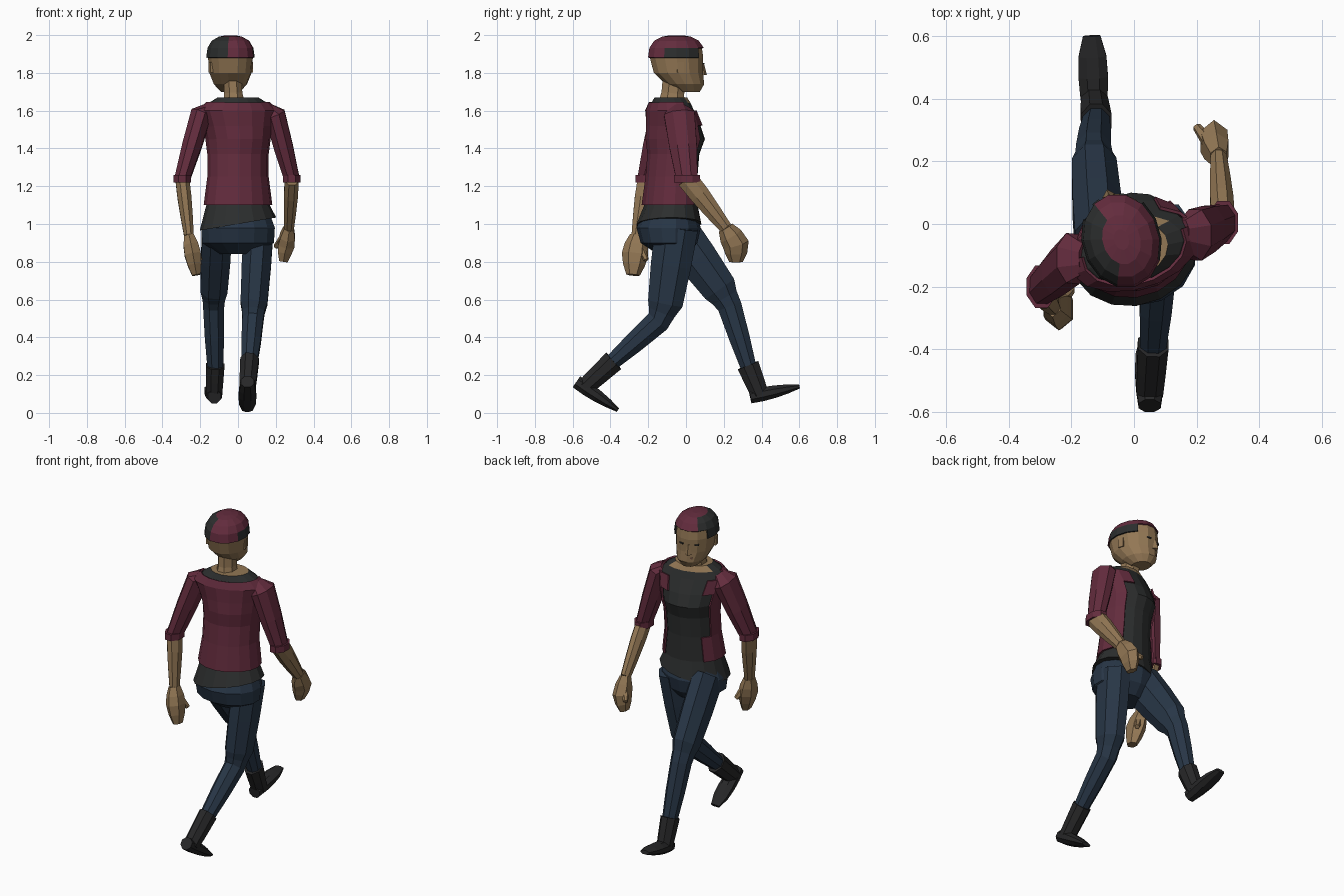
import bpy, bmesh, math
from mathutils import Vector, Matrix

if "Cube" in bpy.data.objects:
    bpy.data.objects.remove(bpy.data.objects["Cube"])


def material(name, red, green, blue):
    made = bpy.data.materials.new(name)
    made.use_nodes = True
    made.diffuse_color = (red, green, blue, 1)
    shader = made.node_tree.nodes["Principled BSDF"]
    shader.inputs["Base Color"].default_value = (red, green, blue, 1)
    shader.inputs["Roughness"].default_value = 0.9
    return made


MAROON = material("maroon cloth", .125, .025, .047)
SKIN = material("brown skin", .29, .185, .09)
DENIM = material("navy denim", .021, .037, .062)
CHARCOAL = material("charcoal cloth", .025, .027, .027)
LEATHER = material("black leather", .02, .02, .021)
LIP = material("dark lip", .14, .07, .045)

RIGHTWARD, UPWARD = Vector((1, 0, 0)), Vector((0, 0, 1))
BODY_TURN = math.radians(16)


def finish(name, mesh_builder, materials):
    bmesh.ops.recalc_face_normals(mesh_builder, faces=mesh_builder.faces)
    mesh = bpy.data.meshes.new(name)
    mesh_builder.to_mesh(mesh)
    mesh_builder.free()
    for entry in materials:
        mesh.materials.append(entry)
    part = bpy.data.objects.new(name, mesh)
    bpy.context.collection.objects.link(part)
    return part


def skin_loops(builder, loops, caps):
    """Join neighbouring loops of vertices with quads and close the ends."""
    for lower, upper in zip(loops, loops[1:]):
        for k in range(len(lower)):
            builder.faces.new((lower[k - 1], lower[k], upper[k], upper[k - 1]))
    if "start" in caps:
        builder.faces.new(loops[0])
    if "end" in caps:
        builder.faces.new(loops[-1])


def oval(builder, centre, across, along, sides):
    """One loop of vertices with the two given half-axis vectors."""
    angles = [math.tau * (k + .5) / sides for k in range(sides)]
    return [builder.verts.new(centre + across * math.cos(a) + along * math.sin(a))
            for a in angles]


def stack(name, x, rows, materials, sides=14, turn=0.0, caps=("start", "end"),
          keep=None, paint=None, hem_slope=0.0):
    """Level ovals, each row being height, half width, half depth and y centre."""
    builder = bmesh.new()
    spin = Matrix.Rotation(turn, 3, 'Z')
    loops = [oval(builder, Vector((x, y, z)), spin @ Vector((width, 0, 0)),
                  spin @ Vector((0, depth, 0)), sides) for z, width, depth, y in rows]
    for vert in loops[0]:
        vert.co.z += hem_slope * vert.co.x
    skin_loops(builder, loops, caps)
    middle = Vector((x, sum(row[3] for row in rows) / len(rows), 0))

    def local(face):
        return spin.inverted() @ (face.calc_center_median() - middle)

    if keep:
        unwanted = [face for face in builder.faces if not keep(local(face))]
        bmesh.ops.delete(builder, geom=unwanted, context='FACES')
    if paint:
        for face in builder.faces:
            face.material_index = paint(local(face))
    return finish(name, builder, materials)


def tube(name, path, widths, ratios, shade, sides=8):
    """Rings spread evenly along a bent path; ratios give depth over width at both ends."""
    builder = bmesh.new()
    path = [Vector(point) for point in path]
    last = len(widths) - 1
    centres = []
    for i in range(last + 1):
        travelled = i / last * (len(path) - 1)
        leg = min(int(travelled), len(path) - 2)
        centres.append(path[leg].lerp(path[leg + 1], travelled - leg))
    loops = []
    for i, width in enumerate(widths):
        heading = (centres[min(i + 1, last)] - centres[max(i - 1, 0)]).normalized()
        across = (RIGHTWARD - heading * heading.x).normalized()
        depth = width * (ratios[0] + (ratios[1] - ratios[0]) * i / last)
        loops.append(oval(builder, centres[i], across * width,
                          heading.cross(across) * depth, sides))
    skin_loops(builder, loops, ("start", "end"))
    return finish(name, builder, [shade])


def thicken(part, amount):
    cloth = part.modifiers.new("thickness", 'SOLIDIFY')
    cloth.thickness, cloth.offset = amount, 1


def grow(rows, amount):
    return [(z, width + amount, depth + amount, y) for z, width, depth, y in rows]


# Torso: shirt with a bare neckline, and an open jacket over it
shirt_rows = [(1, .205, .17, -.09), (1.1, .17, .14, -.08), (1.25, .15, .13, -.07),
              (1.37, .15, .13, -.06), (1.45, .16, .15, -.05), (1.52, .175, .135, -.06),
              (1.6, .2, .115, -.08), (1.64, .16, .1, -.08), (1.67, .11, .085, -.08)]
stack("shirt", 0, shirt_rows, [CHARCOAL, SKIN], sides=16, turn=BODY_TURN, hem_slope=.17,
      paint=lambda p: p.z > 1.66 or (p.z > 1.65 and p.y > .04))


def jacket_covers(p):
    """Open in front, with the opening widening towards the collar."""
    opening = .95 if p.x > 0 else .85
    if p.z > 1.6:
        opening = 1.5
    return abs(math.atan2(p.x, p.y)) > opening


jacket = stack("jacket", 0, grow(shirt_rows[1:-1], .004), [MAROON], sides=16,
               turn=BODY_TURN, caps=(), keep=jacket_covers)
thicken(jacket, .01)

# Hips
stack("hips", 0, [(.84, .1, .08, -.07), (.9, .195, .15, -.09), (.98, .2, .17, -.092),
                  (1.06, .17, .14, -.085)], [DENIM])

# Neck, head and hair
HEAD_X, HEAD_Y = -.04, -.05
tube("neck", [(-.02, -.08, 1.6), (-.03, -.06, 1.78)], [.07, .052, .052], (1.2, 1.3), SKIN)
skull_rows = [(1.7, .05, .06, .015), (1.74, .087, .105, -.005), (1.8, .11, .135, -.04),
              (1.88, .117, .147, HEAD_Y), (1.93, .11, .14, HEAD_Y),
              (1.965, .09, .115, HEAD_Y), (1.985, .055, .075, HEAD_Y),
              (1.992, .02, .03, HEAD_Y)]
stack("head", HEAD_X, skull_rows, [SKIN], turn=BODY_TURN)


def hair_colour(p):
    right_side = p.x < -.045
    left_side = p.x > .05 and p.y > -.09 and p.z < 1.94
    return right_side or left_side


hair = stack("hair", HEAD_X, grow(skull_rows[3:], .003), [MAROON, CHARCOAL],
             turn=BODY_TURN, caps=("end",), paint=hair_colour,
             keep=lambda p: p.y < .09 or p.z > 1.92)
thicken(hair, .007)

# Face details, placed in the turned frame of the head
FACE = (Matrix.Translation((HEAD_X, HEAD_Y, 0)) @ Matrix.Rotation(BODY_TURN, 4, 'Z'))


def block(name, place, size, shade, yaw=0.0):
    builder = bmesh.new()
    bmesh.ops.create_cube(builder, size=1, matrix=FACE @ Matrix.Translation(place)
                          @ Matrix.Rotation(yaw, 4, 'Z') @ Matrix.Diagonal((*size, 1)))
    finish(name, builder, [shade])


for side, sign in (("left", 1), ("right", -1)):
    block(side + "_eye", (sign * .045, .135, 1.85), (.026, .009, .007), CHARCOAL, sign * -.4)
    block(side + "_ear", (sign * .11, -.01, 1.83), (.015, .035, .055), SKIN)
block("mouth", (0, .138, 1.765), (.045, .009, .01), LIP)
nose = bmesh.new()
bmesh.ops.create_cone(nose, cap_ends=True, segments=4, radius1=.022, radius2=.006,
                      depth=.06, matrix=FACE @ Matrix.Translation((0, .145, 1.82)))
finish("nose", nose, [SKIN])


# Legs and boots
def leg(side, hip, knee, ankle, heel, toe):
    hip, knee, ankle, heel, toe = map(Vector, (hip, knee, ankle, heel, toe))
    tube(side + "_trouser_leg", [hip, hip.lerp(knee, .85), knee.lerp(ankle, .1), ankle],
         [.085, .084, .077, .064, .06, .055, .044], (1.45, 1), DENIM)
    tube(side + "_boot_shaft", [knee.lerp(ankle, .94), heel.lerp(toe, .2)],
         [.053, .05, .046], (1.2, 1.1), LEATHER)
    tube(side + "_boot_foot", [heel, toe], [.038, .047, .051, .048, .03], (1, .4), LEATHER)


leg("right", hip=(-.11, -.06, .98), knee=(-.13, .22, .6), ankle=(-.12, .335, .23),
    heel=(-.125, .34, .085), toe=(-.135, .6, .14))
leg("left", hip=(.11, -.05, .98), knee=(.08, -.12, .51), ankle=(.06, -.4, .26),
    heel=(.05, -.58, .165), toe=(.05, -.36, .015))


# Arms: sleeve, rolled cuff, forearm, hand and thumb
def arm(side, shoulder, elbow, wrist, knuckle, tip, thumb_tip):
    shoulder, elbow, wrist = map(Vector, (shoulder, elbow, wrist))
    collar_end = shoulder.lerp(Vector((0, shoulder.y, shoulder.z)), .2) + UPWARD * .03
    tube(side + "_sleeve", [collar_end, shoulder, shoulder.lerp(elbow, .5), elbow],
         [.035, .06, .055, .044], (1.5, 1.4), MAROON)
    tube(side + "_cuff", [elbow + UPWARD * .02, elbow - UPWARD * .02],
         [.051, .051], (1.45, 1.45), MAROON)
    tube(side + "_forearm", [elbow, wrist], [.04, .04, .035, .028], (1.5, 1.3), SKIN)
    tube(side + "_hand", [wrist, knuckle, tip], [.03, .045, .05, .042, .026],
         (1.4, 1.4), SKIN, sides=6)
    tube(side + "_thumb", [wrist.lerp(Vector(knuckle), .3), thumb_tip],
         [.024, .022, .014], (1, 1), SKIN, sides=6)


arm("left", shoulder=(.195, -.035, 1.58), elbow=(.285, .005, 1.24), wrist=(.27, .21, .98),
    knuckle=(.255, .265, .89), tip=(.24, .265, .8), thumb_tip=(.2, .31, .88))
arm("right", shoulder=(-.195, -.11, 1.58), elbow=(-.295, -.2, 1.24),
    wrist=(-.26, -.255, .94), knuckle=(-.24, -.27, .84), tip=(-.22, -.28, .73),
    thumb_tip=(-.2, -.21, .81))
